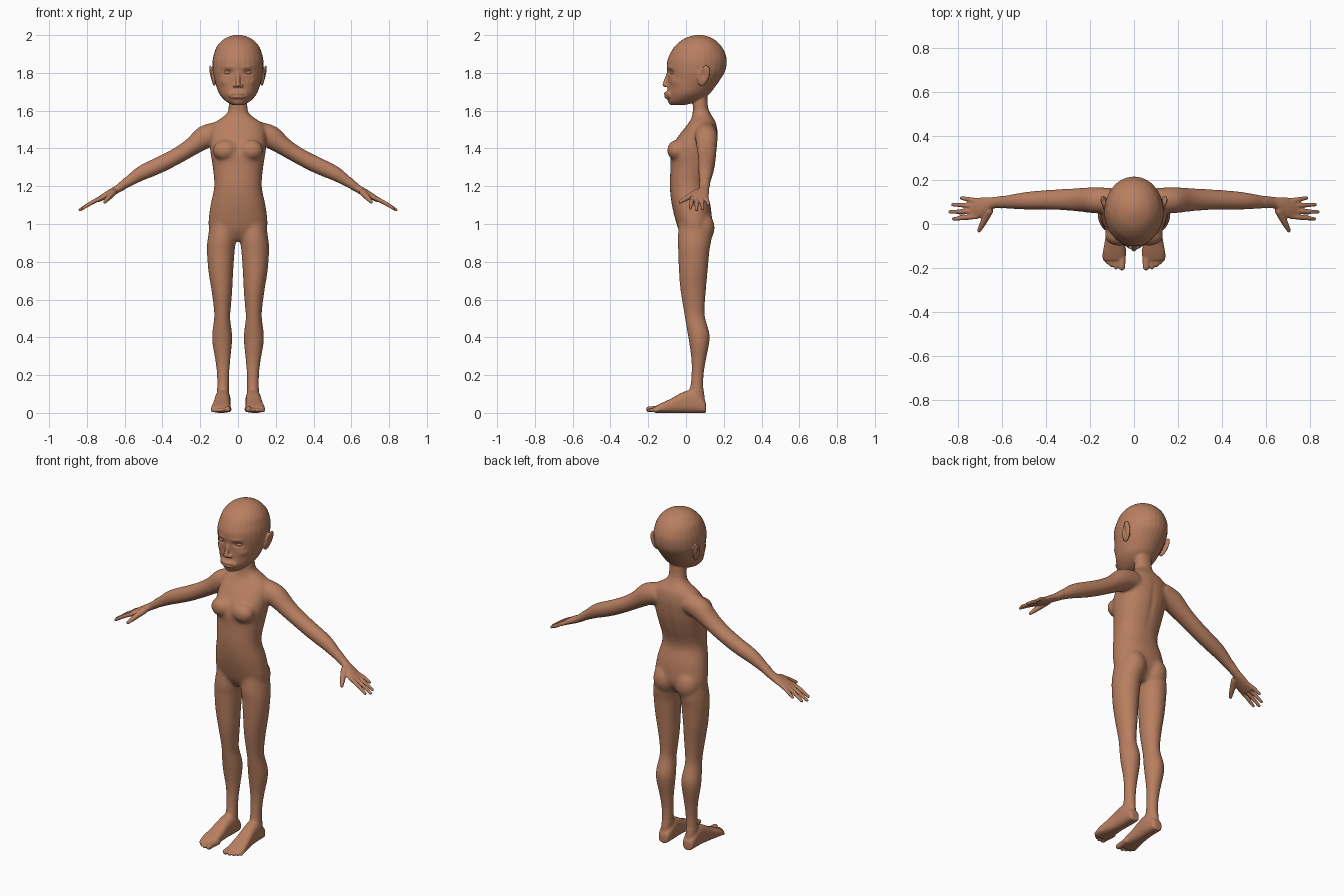
import bpy, bmesh, math
from mathutils import Vector, Matrix

skin = bpy.data.materials.new("warm brown skin")
skin.diffuse_color = (0.48, 0.212, 0.118, 1)
bm = bmesh.new()


def refine(rows, n=4):
    """Catmull-Rom interpolation of section rows."""
    out = []
    for i in range(len(rows) - 1):
        quad = (rows[max(i - 1, 0)], rows[i], rows[i + 1], rows[min(i + 2, len(rows) - 1)])
        for j in range(n):
            t = j / n
            out.append([0.5 * (2 * b + (c - a) * t + (2 * a - 5 * b + 4 * c - d) * t * t
                               + (3 * b - a - 3 * c + d) * t ** 3) for a, b, c, d in zip(*quad)])
    return out + [list(rows[-1])]


def loft(sections, power=1.0, k=28):
    """Skin closed rings given as (centre, half-axis u, half-axis v)."""
    def bend(v):
        return math.copysign(abs(v) ** power, v)
    rings = []
    for c, u, v in sections:
        angles = [2 * math.pi * i / k for i in range(k)]
        rings.append([bm.verts.new(c + u * bend(math.cos(a)) + v * bend(math.sin(a))) for a in angles])
    for r, q in zip(rings, rings[1:]):
        for i in range(k):
            bm.faces.new((r[i], r[(i + 1) % k], q[(i + 1) % k], q[i]))
    bm.faces.new(rings[0])
    bm.faces.new(rings[-1])


def upright(rows, s=1, power=1.0):
    """Rows of z, x min, x max, y front, y back."""
    loft([(Vector((s * (a + b) / 2, (f + r) / 2, z)), Vector(((b - a) / 2, 0, 0)),
           Vector((0, (r - f) / 2, 0))) for z, a, b, f, r in refine(rows)], power)


def ball(c, r, rot=Matrix()):
    m = Matrix.Translation(c) @ rot @ Matrix.Diagonal((*r, 1))
    bmesh.ops.create_uvsphere(bm, u_segments=24, v_segments=16, radius=1, matrix=m)


def tube(points, s=1):
    """Round tapered tube through x, y, z, radius points, with ball ends."""
    pts = [(Vector((s * x, y, z)), r) for x, y, z, r in refine(points)]
    d = (pts[-1][0] - pts[0][0]).normalized()
    u = d.orthogonal().normalized()
    v = d.cross(u)
    loft([(p, u * r, v * r) for p, r in pts], k=16)
    for p, r in (pts[0], pts[-1]):
        ball(p, (r, r, r))


# torso and neck
torso = [(.91, .08, .0, .09), (.95, .14, -.03, .12), (1.0, .157, -.05, .138), (1.1, .146, -.075, .13),
         (1.2, .126, -.086, .108), (1.31, .135, -.082, .14), (1.37, .145, -.084, .157),
         (1.42, .15, -.07, .165), (1.48, .148, -.03, .169), (1.53, .132, .01, .161),
         (1.56, .09, .028, .146), (1.59, .056, .035, .127), (1.63, .049, .036, .115), (1.7, .049, .04, .112)]
upright([(z, -w, w, f, b) for z, w, f, b in torso], power=.9)

# head
head = [(1.63, .028, -.082, -.01), (1.64, .05, -.092, .035), (1.66, .076, -.098, .085),
        (1.69, .1, -.099, .125), (1.73, .115, -.097, .157), (1.77, .126, -.096, .185),
        (1.81, .134, -.1, .208), (1.86, .135, -.1, .216), (1.9, .127, -.085, .209),
        (1.94, .112, -.06, .188), (1.975, .08, -.02, .153), (1.993, .045, .02, .115), (2.001, .012, .055, .08)]
upright([(z, -w, w, f, b) for z, w, f, b in head])

# nose and lips
tube([(0, -.092, 1.80, .01), (0, -.104, 1.765, .011), (0, -.112, 1.738, .013)])
ball((0, -.098, 1.691), (.038, .019, .0085))
ball((0, -.097, 1.673), (.033, .019, .0095))
ball((0, -.088, 1.685), (.055, .019, .03))

for s in (1, -1):
    ball((s * .016, -.101, 1.733), (.012, .013, .009))
    # ear
    ball((s * .136, .095, 1.785), (.012, .031, .058),
         Matrix.Rotation(s * .22, 4, 'Y') @ Matrix.Rotation(-.3, 4, 'X'))
    # chest and buttock fullness
    ball((s * .068, -.05, 1.39), (.066, .05, .055))
    ball((s * .072, .085, .98), (.07, .067, .085))
    # leg
    upright([(1.02, .01, .145, -.035, .13), (.92, .01, .161, -.045, .135), (.86, .017, .165, -.042, .125),
             (.75, .025, .157, -.038, .115), (.65, .03, .141, -.03, .106), (.55, .038, .128, -.014, .099),
             (.5, .041, .127, -.006, .103), (.42, .031, .137, .008, .125), (.36, .032, .135, .018, .122),
             (.28, .04, .121, .028, .106), (.2, .046, .112, .028, .094), (.13, .047, .111, .02, .093),
             (.07, .05, .112, .0, .1), (.015, .054, .108, .02, .1)], s)
    # foot: y, x centre, half width, top height
    foot = [(.107, .08, .018, .045), (.095, .08, .033, .07), (.04, .08, .04, .12), (-.02, .083, .041, .108),
            (-.08, .087, .046, .075), (-.13, .09, .051, .052), (-.165, .089, .047, .034)]
    loft([(Vector((s * x, y, h / 2)), Vector((w, 0, 0)), Vector((0, 0, h / 2)))
          for y, x, w, h in refine(foot)], .75)
    # toes
    for x, tip, r in ((.055, -.196, .017), (.082, -.197, .011), (.103, -.187, .011),
                      (.12, -.174, .0105), (.134, -.16, .01)):
        tube([(x - .004, -.12, .02, r), (x, (tip - .12) / 2, .02, r), (x, tip, r + .002, r * .92)], s)
    # arm and palm: x, y, z, half depth, half thickness
    arm = [(.09, .105, 1.487, .058, .062), (.175, .108, 1.46, .06, .062), (.25, .11, 1.406, .054, .048),
           (.32, .111, 1.362, .049, .044), (.4, .11, 1.32, .045, .044), (.47, .107, 1.288, .042, .043),
           (.52, .104, 1.264, .038, .039), (.58, .1, 1.225, .031, .029), (.635, .097, 1.187, .026, .021),
           (.67, .085, 1.167, .037, .02), (.705, .073, 1.148, .047, .017), (.745, .07, 1.125, .046, .012)]
    loft([(Vector((s * x, y, z)), Vector((0, a, 0)), Vector((s * .49, 0, .87)) * b)
          for x, y, z, a, b in refine(arm)])
    # fingers
    for y0, y1, x1 in ((.034, .023, .822), (.059, .055, .837), (.083, .088, .825), (.106, .118, .785)):
        zt = 1.187 - .557 * (x1 - .635)
        tube([(.715, y0, 1.142, .0115), ((.715 + x1) / 2, (y0 + y1) / 2, (1.142 + zt) / 2 + .004, .0112),
              (x1, y1, zt, .0085)], s)
    # thumb
    tube([(.66, .058, 1.168, .019), (.687, .004, 1.138, .0145), (.705, -.03, 1.117, .0095)], s)

# fuse all the parts into one skin
bmesh.ops.recalc_face_normals(bm, faces=bm.faces)
mesh = bpy.data.meshes.new("body")
bm.to_mesh(mesh)
bm.free()
body = bpy.data.objects.new("body", mesh)
bpy.context.collection.objects.link(body)
fuse = body.modifiers.new("fuse", 'REMESH')
fuse.mode = 'VOXEL'
fuse.voxel_size = .0048
soft = body.modifiers.new("soften", 'SMOOTH')
soft.factor = .5
soft.iterations = 4
fused = bpy.data.meshes.new_from_object(body.evaluated_get(bpy.context.evaluated_depsgraph_get()))
body.modifiers.clear()
body.data = fused

# blend shoulders, hips and neck
bm = bmesh.new()
bm.from_mesh(fused)
blend = [v for v in bm.verts if abs(v.co.x) < .6 and .12 < v.co.z < 1.62]
for _ in range(25):
    bmesh.ops.smooth_vert(bm, verts=blend, factor=.5, use_axis_x=True, use_axis_y=True, use_axis_z=True)

# sculpted hollows and swells: centre, radii, push (mirrored in x)
strokes = [((.054, -.088, 1.803), (.026, .04, .014), (0, .013, 0)),    # eye sockets
           ((.05, -.09, 1.83), (.032, .04, .01), (0, -.004, 0)),      # brows
           ((.078, -.06, 1.755), (.025, .04, .02), (.003, -.005, 0)),  # cheekbones
           ((.15, .088, 1.793), (.02, .014, .03), (-.011, 0, 0)),     # ear hollows
           ((0, .16, 1.36), (.016, .06, .12), (0, -.004, 0)),         # spine groove
           ((0, -.09, 1.4), (.014, .05, .05), (0, .004, 0))]          # breastbone
for c, r, push in strokes:
    for s in ((1, -1) if c[0] else (1,)):
        for v in bm.verts:
            q = sum(((p - o) / w) ** 2 for p, o, w in zip(v.co, (s * c[0], c[1], c[2]), r))
            if q < 9:
                v.co += Vector((s * push[0], push[1], push[2])) * math.exp(-q)
bm.to_mesh(fused)
bm.free()

# eyes
bm = bmesh.new()
for s in (1, -1):
    ball((s * .054, -.066, 1.802), (.021, .016, .011), Matrix.Rotation(s * .3, 4, 'Z'))
eye_mesh = bpy.data.meshes.new("eyes")
bm.to_mesh(eye_mesh)
bm.free()
eyes = bpy.data.objects.new("eyes", eye_mesh)
bpy.context.collection.objects.link(eyes)

for ob in (body, eyes):
    ob.data.materials.clear()
    ob.data.materials.append(skin)
    ob.data.polygons.foreach_set("material_index", [0] * len(ob.data.polygons))
    ob.data.shade_smooth()
